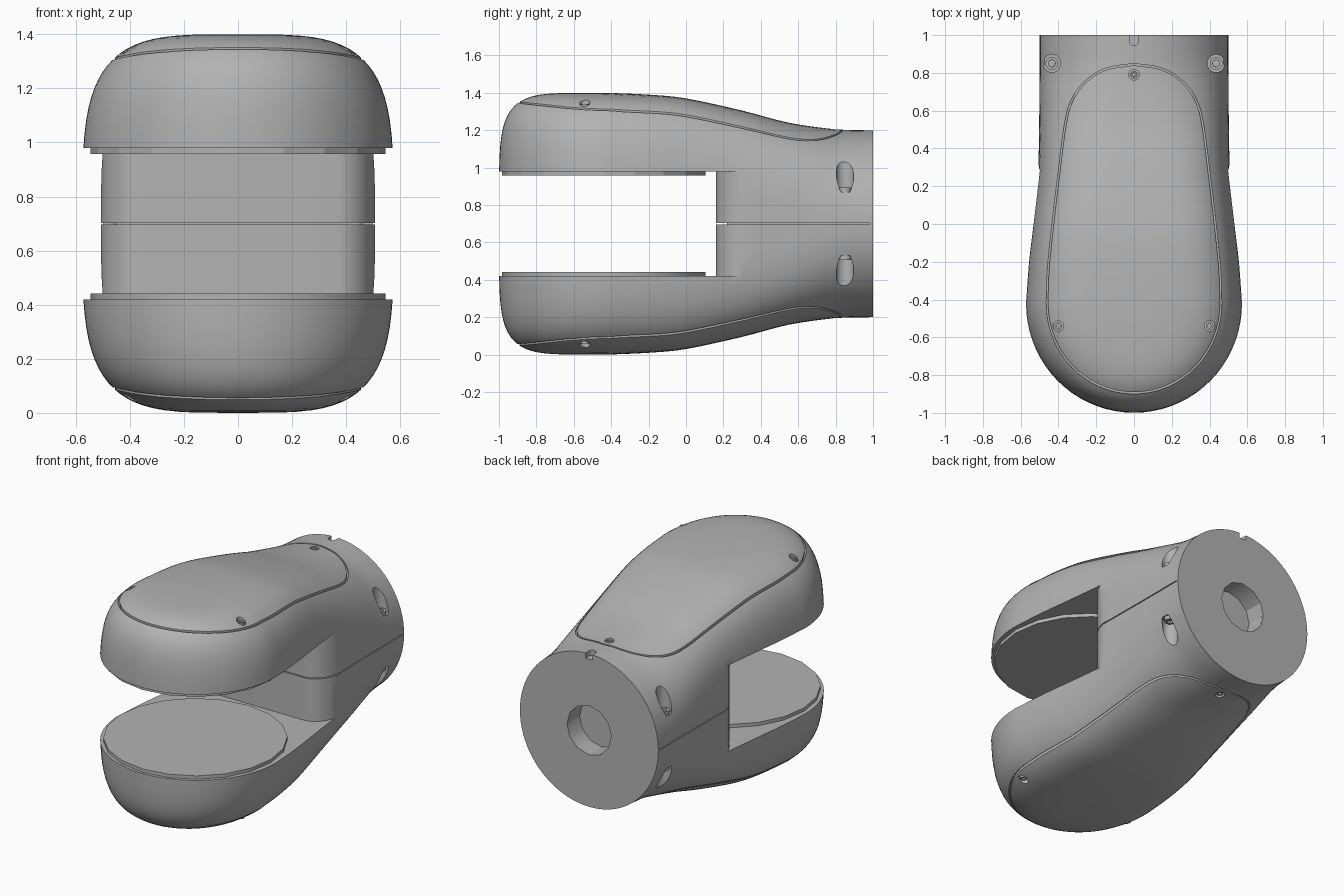
import bpy, bmesh
from math import sin, cos, pi, radians
from mathutils import Vector, Matrix
from mathutils.bvhtree import BVHTree

if "Cube" in bpy.data.objects:
    bpy.data.objects.remove(bpy.data.objects["Cube"])

MID = 0.70        # height of the split between the two halves
HEAD_Y = -0.42    # centre of the round head

grey = bpy.data.materials.new("plain_grey")
grey.use_nodes = True
grey.diffuse_color = (0.45, 0.45, 0.45, 1)
grey.node_tree.nodes["Principled BSDF"].inputs["Base Color"].default_value = (0.45, 0.45, 0.45, 1)


def make(name, bm):
    bmesh.ops.recalc_face_normals(bm, faces=bm.faces)
    me = bpy.data.meshes.new(name)
    bm.to_mesh(me)
    bm.free()
    me.materials.append(grey)
    ob = bpy.data.objects.new(name, me)
    bpy.context.collection.objects.link(ob)
    return ob


def shade(ob, angle=30):
    ob.data.shade_smooth()
    ob.data.set_sharp_from_angle(angle=radians(angle))


def prism(name, outline, z0, z1):
    bm = bmesh.new()
    base = bm.faces.new([bm.verts.new((x, y, z0)) for x, y in outline])
    top = bmesh.ops.extrude_face_region(bm, geom=[base])["geom"]
    bmesh.ops.translate(bm, vec=(0, 0, z1 - z0),
                        verts=[v for v in top if isinstance(v, bmesh.types.BMVert)])
    return make(name, bm)


def circle(x, y, r, n):
    return [(x + r * cos(2 * pi * i / n), y + r * sin(2 * pi * i / n)) for i in range(n)]


def cut(ob, cutters):
    for c in cutters:
        c.hide_render = True
        mod = ob.modifiers.new("cut", "BOOLEAN")
        mod.operation, mod.solver, mod.object = "DIFFERENCE", "EXACT", c
    deps = bpy.context.evaluated_depsgraph_get()
    ob.data = bpy.data.meshes.new_from_object(ob.evaluated_get(deps))
    ob.modifiers.clear()


def smooth_path(points, steps):
    p = [Vector(q) for q in points]
    p = [2 * p[0] - p[1]] + p + [2 * p[-1] - p[-2]]
    path = []
    for a, b, c, d in zip(p, p[1:], p[2:], p[3:]):
        for i in range(steps):
            t = i / steps
            path.append(0.5 * (2 * b + (c - a) * t + (2 * a - 5 * b + 4 * c - d) * t**2
                               + (3 * b - 3 * c + d - a) * t**3))
    return path + [p[-2]]


# Half body: rounded sections along the neck, then fanned around the head
# Stations: y, half width, height above the split, squareness
stations = smooth_path([(0.985, 0.5, 0.5, 2), (0.8, 0.5, 0.505, 2.2), (0.55, 0.502, 0.54, 2.9),
                        (0.3, 0.508, 0.605, 3.4), (0.0, 0.537, 0.67, 3.8),
                        (-0.2, 0.56, 0.69, 3.9), (HEAD_Y, 0.576, 0.7, 3.9)], 4)
rays = [(y, w, y, h, n) for y, w, h, n in stations]
fan = [(HEAD_Y, 0.576 * cos(t), HEAD_Y - 0.58 * sin(t), 0.7, 3.9 + 1.5 * sin(t)**2)
       for t in (pi * i / 36 for i in range(1, 36))]
rays = rays + fan + [(c, -x, y, h, n) for c, x, y, h, n in reversed(rays)]

ROWS = 20
bm = bmesh.new()
grid = []
for c, x, y, h, n in rays:
    col = []
    for k in range(ROWS + 1):
        a = pi / 2 * k / ROWS
        r = 0 if k == ROWS else cos(a)**(2 / n)
        z = MID + (h * sin(a)**(2 / n) if k else 0.003)
        col.append(bm.verts.new((x * r, c + (y - c) * r, z)))
    grid.append(col)
for a, b in zip(grid, grid[1:]):
    for k in range(ROWS):
        bm.faces.new((a[k], b[k], b[k + 1], a[k + 1]))
bm.faces.new([col[0] for col in grid])
bm.faces.new(grid[0] + grid[-1][-2::-1])
bmesh.ops.remove_doubles(bm, verts=bm.verts, dist=1e-5)
bmesh.ops.recalc_face_normals(bm, faces=bm.faces)
surface = BVHTree.FromBMesh(bm)
upper = make("upper_body", bm)


def top_z(x, y):
    return surface.ray_cast(Vector((x, y, 3)), Vector((0, 0, -1)))[0].z


# Jaw opening with rounded back corners
arc = [(0.36 + 0.15 * cos(t), 0.36 - 0.2 * sin(t)) for t in (pi / 2 * i / 10 for i in range(11))]
half = [(0.8, -1.3), (0.8, 0.36)] + arc
jaw_cut = prism("jaw_cutter", half + [(-x, y) for x, y in reversed(half)], 0.5, 0.98)

# Cover seam: narrow groove following the top surface
side = smooth_path([(0, 0.845), (0.15, 0.82), (0.26, 0.75), (0.33, 0.65), (0.365, 0.52),
                    (0.40, 0.25), (0.43, 0), (0.455, -0.25), (0.46, HEAD_Y)], 4)
side += [Vector((0.46 * cos(t), HEAD_Y - 0.475 * sin(t))) for t in (pi * i / 32 for i in range(1, 17))]
loop = side + [Vector((-p.x, p.y)) for p in side[-2:0:-1]]
bm = bmesh.new()
rings = []
for i, p in enumerate(loop):
    d = (loop[(i + 1) % len(loop)] - loop[i - 1]).normalized() * 0.005
    z = top_z(p.x, p.y)
    rings.append([bm.verts.new((p.x + s * d.y, p.y - s * d.x, z + dz))
                  for s, dz in ((-1, -0.014), (1, -0.014), (1, 0.03), (-1, 0.03))])
for i, b in enumerate(rings):
    a = rings[i - 1]
    for k in range(4):
        bm.faces.new((a[k], a[k - 1], b[k - 1], b[k]))
seam_cut = make("seam_cutter", bm)

# Screw wells: (x, y, floor height, well radius)
wells = [(s * 0.4, -0.54, top_z(0.4, -0.54) - 0.03, 0.028) for s in (-1, 1)]
wells.append((0, 0.79, top_z(0, 0.79) - 0.03, 0.028))
wells += [(s * 0.435, 0.85, 0.87, 0.047) for s in (-1, 1)]
well_cuts = [prism("well_cutter", circle(x, y, r, 20), z, 1.6) for x, y, z, r in wells]

# Rear bore and key notch
bm = bmesh.new()
bmesh.ops.create_cone(bm, cap_ends=True, segments=12, radius1=0.16, radius2=0.16, depth=0.3,
                      matrix=Matrix.Translation((0, 1.02, MID)) @ Matrix.Rotation(pi / 2, 4, "X"))
bore_cut = make("bore_cutter", bm)
notch = [(0.025 * cos(t), 0.97 - 0.025 * sin(t)) for t in (pi * i / 8 for i in range(9))]
notch_cut = prism("notch_cutter", notch + [(-0.025, 1.1), (0.025, 1.1)], 1.165, 1.4)

cut(upper, [jaw_cut, seam_cut, bore_cut] + well_cuts)


def mirrored(ob, name):
    bm = bmesh.new()
    bm.from_mesh(ob.data)
    for v in bm.verts:
        v.co.z = 2 * MID - v.co.z
    bmesh.ops.reverse_faces(bm, faces=bm.faces)
    low = make(name, bm)
    shade(low)
    return low


mirrored(upper, "lower_body")
cut(upper, [notch_cut])
shade(upper)

# Jaw pads and screws, repeated below
pad = prism("upper_pad", circle(0, -0.44, 0.545, 20), 0.958, 0.98)
mirrored(pad, "lower_pad")
shade(pad, 10)
for i, (x, y, z, r) in enumerate(wells):
    bm = bmesh.new()
    bmesh.ops.create_cone(bm, cap_ends=True, segments=16, radius1=r * 0.72, radius2=r * 0.72,
                          depth=0.024, matrix=Matrix.Translation((x, y, z + 0.012)))
    top = max(bm.faces, key=lambda f: f.calc_center_median().z)
    bmesh.ops.inset_individual(bm, faces=[top], thickness=r * 0.32)
    bmesh.ops.inset_individual(bm, faces=[top], thickness=0.0005, depth=-0.012)
    screw = make(f"upper_screw_{i + 1}", bm)
    mirrored(screw, f"lower_screw_{i + 1}")
    shade(screw)

# Inner core behind the split line, and the rear flange
core = prism("inner_core", [(-0.46, 0.22), (0.46, 0.22), (0.46, 0.98), (-0.46, 0.98)], 0.69, 0.71)
cut(core, [bore_cut])
bm = bmesh.new()
bmesh.ops.create_cone(bm, cap_ends=True, segments=80, radius1=0.5, radius2=0.5, depth=0.015,
                      matrix=Matrix.Translation((0, 0.9925, MID)) @ Matrix.Rotation(pi / 2, 4, "X"))
flange = make("rear_flange", bm)
cut(flange, [bore_cut, notch_cut])
shade(flange)

for c in [jaw_cut, seam_cut, bore_cut, notch_cut] + well_cuts:
    bpy.data.objects.remove(c)
